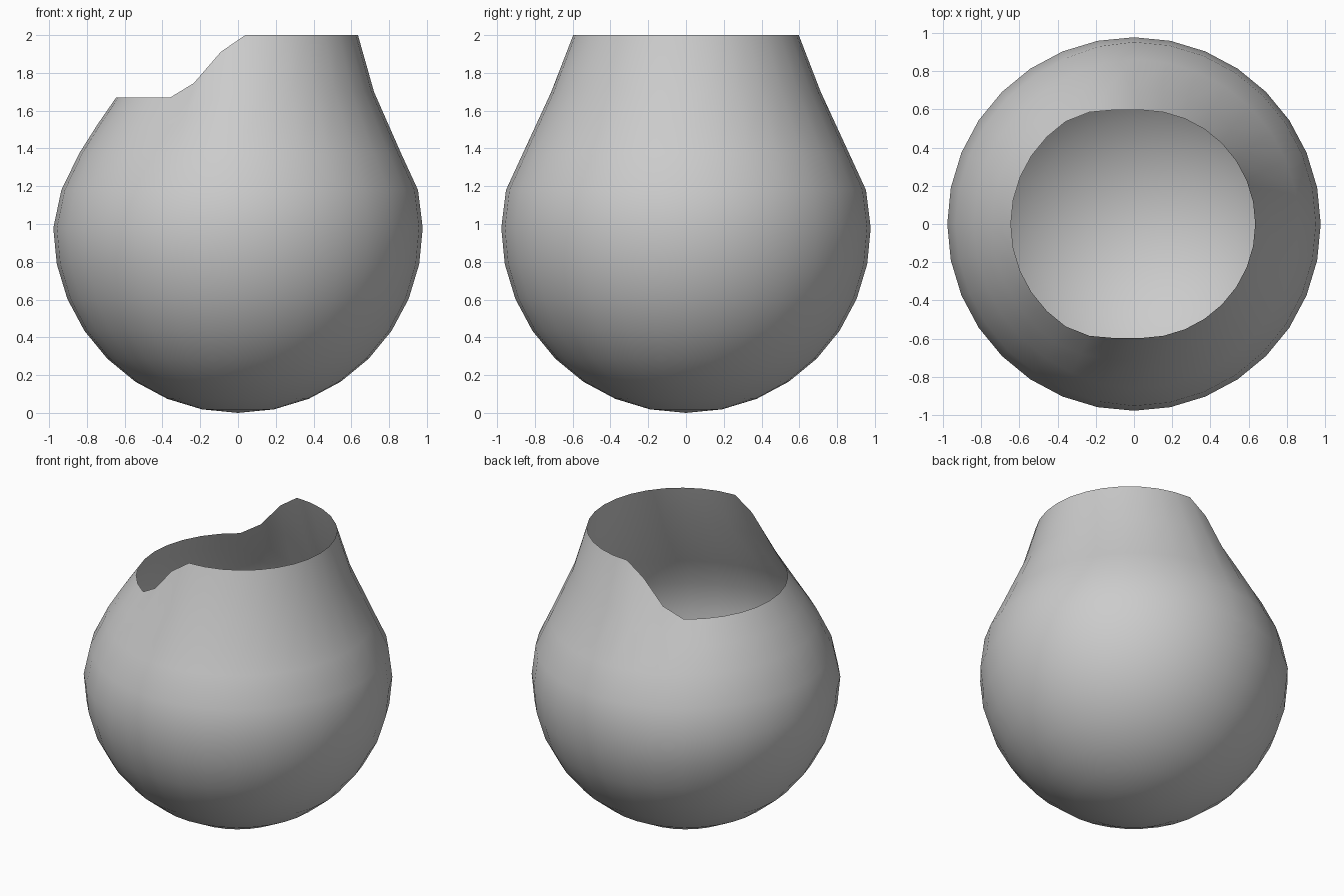
import bpy, bmesh, math

if "Cube" in bpy.data.objects:
    bpy.data.objects.remove(bpy.data.objects["Cube"])

SIDES = 32
R = 0.978          # bowl radius
STEP = math.pi / 16

# Upper wall levels (radius, z, x shift): tall side and low side
TALL = [(0.953, 1.18, 0.0), (0.863, 1.375, 0.0), (0.713, 1.70, 0.007), (0.597, 2.0, 0.038)]
LOW = [(0.935, 1.18, 0.0), (0.84, 1.375, 0.0), (0.745, 1.525, 0.0), (0.645, 1.67, 0.0)]


def tall_weight(i):
    """1 on the tall half (+x), stepping down to 0 on the low side."""
    k = min(i, SIDES - i)
    if k <= 8:
        return 1.0
    return {9: 0.73, 10: 0.23}.get(k, 0.0)


bm = bmesh.new()
rings = []

# Spherical lower bowl
for j in range(1, 9):
    r, z = R * math.sin(j * STEP), R * (1 - math.cos(j * STEP))
    rings.append([bm.verts.new((r * math.cos(i * STEP), r * math.sin(i * STEP), z))
                  for i in range(SIDES)])

# Upper wall with a raised lip on one side
for tall, low in zip(TALL, LOW):
    ring = []
    for i in range(SIDES):
        w = tall_weight(i)
        r, z, dx = (a * w + b * (1 - w) for a, b in zip(tall, low))
        ring.append(bm.verts.new((dx + r * math.cos(i * STEP), r * math.sin(i * STEP), z)))
    rings.append(ring)

# Skin the rings and close the bottom
pole = bm.verts.new((0, 0, 0))
for i in range(SIDES):
    n = (i + 1) % SIDES
    bm.faces.new((pole, rings[0][n], rings[0][i]))
    for a, b in zip(rings, rings[1:]):
        bm.faces.new((a[i], a[n], b[n], b[i]))
for f in bm.faces:
    f.smooth = True

mesh = bpy.data.meshes.new("open_bowl")
bm.to_mesh(mesh)
bm.free()
bowl = bpy.data.objects.new("open_bowl", mesh)
bpy.context.collection.objects.link(bowl)
